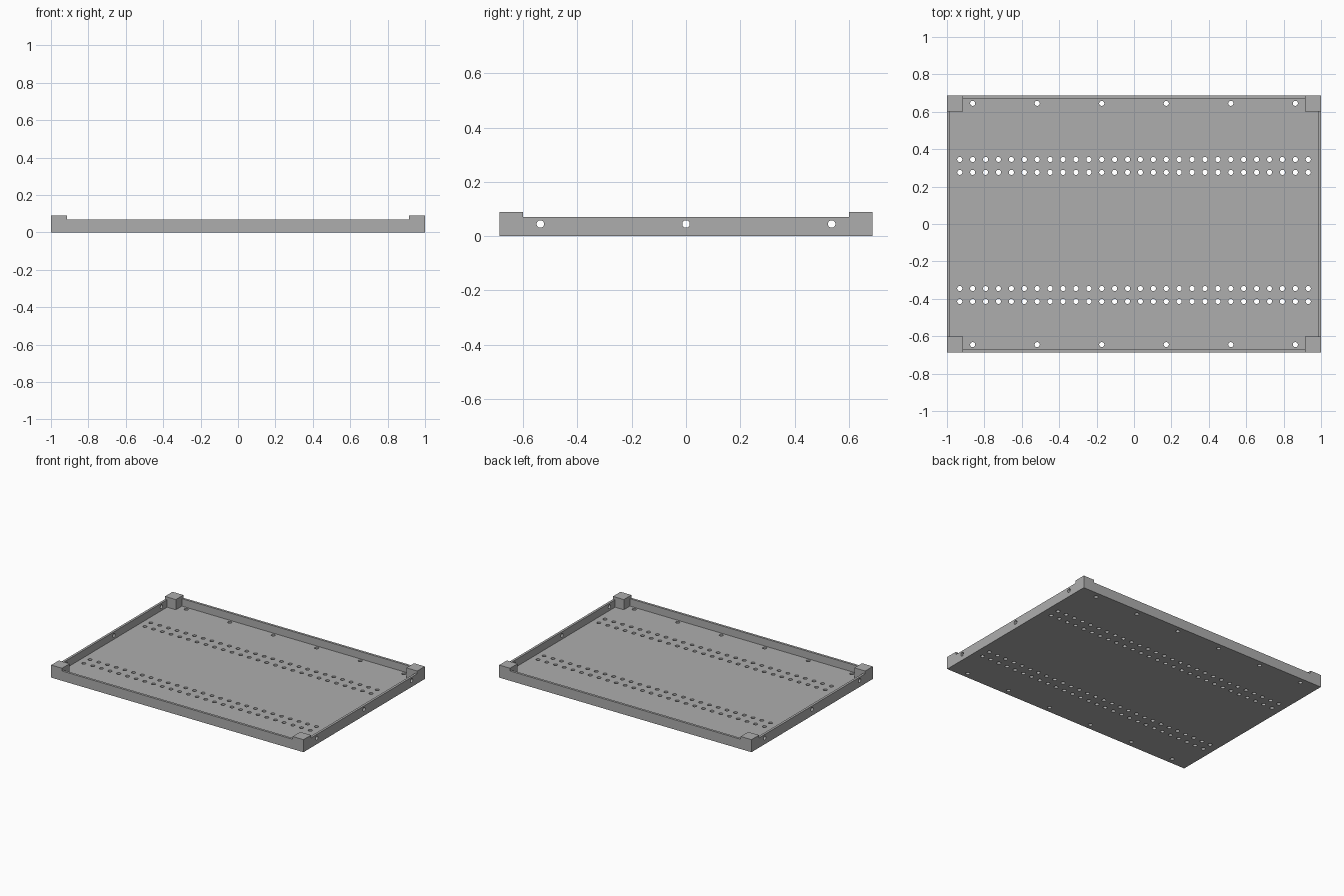
import bpy, bmesh
from mathutils import Matrix, Vector

if "Cube" in bpy.data.objects:
    bpy.data.objects.remove(bpy.data.objects["Cube"])

HX, HY = 1.0, 0.687          # half length and half width
POST_H, WALL_H = 0.09, 0.07  # corner block and wall heights
T, POST = 0.017, 0.086       # sheet thickness, corner block size
PITCH, R = 0.069, 0.0138     # hole spacing and radius

grey = bpy.data.materials.new("grey metal")
grey.use_nodes = True
colour = (0.42, 0.42, 0.42, 1)
grey.diffuse_color = colour
grey.node_tree.nodes["Principled BSDF"].inputs["Base Color"].default_value = colour


def make_object(name, bm):
    mesh = bpy.data.meshes.new(name)
    bm.to_mesh(mesh)
    bm.free()
    mesh.materials.append(grey)
    obj = bpy.data.objects.new(name, mesh)
    bpy.context.collection.objects.link(obj)
    return obj


def box(name, hx, hy, z0, z1):
    bm = bmesh.new()
    bmesh.ops.create_cube(bm, size=1)
    bmesh.ops.scale(bm, vec=(2 * hx, 2 * hy, z1 - z0), verts=bm.verts)
    bmesh.ops.translate(bm, vec=(0, 0, (z0 + z1) / 2), verts=bm.verts)
    return make_object(name, bm)


def add_drill(bm, centre, depth, axis="Z"):
    turn = Matrix.Rotation(1.570796, 4, "Y") if axis == "X" else Matrix()
    bmesh.ops.create_cone(bm, cap_ends=True, segments=20, radius1=R, radius2=R,
                          depth=depth, matrix=Matrix.Translation(Vector(centre)) @ turn)


def cut(target, cutter):
    cutter.hide_render = True
    mod = target.modifiers.new("cut", "BOOLEAN")
    mod.operation, mod.solver, mod.object = "DIFFERENCE", "EXACT", cutter
    bpy.context.view_layer.objects.active = target
    bpy.ops.object.modifier_apply(modifier=mod.name)
    bpy.data.objects.remove(cutter)


# Tray starts as a solid block
tray = box("tray", HX, HY, 0, POST_H)

# Lower the walls between the corner blocks
cut(tray, box("side_rim_cutter", HX + 0.1, HY - POST, WALL_H, 0.2))
cut(tray, box("end_rim_cutter", HX - POST, HY + 0.1, WALL_H, 0.2))

# Hollow out the inside, leaving the floor, walls and corner blocks
cut(tray, box("long_cavity_cutter", HX - T, HY - POST, T, 0.2))
cut(tray, box("wide_cavity_cutter", HX - POST, HY - T, T, 0.2))

# Floor holes: two double rows and one sparse row along each long wall
drills = bmesh.new()
for row in (5, 4, -5, -6):
    for i in range(28):
        add_drill(drills, ((i - 13.5) * PITCH, row * PITCH, 0), 0.1)
for y in (-0.645, 0.645):
    for i in range(6):
        add_drill(drills, ((i - 2.5) * 5 * PITCH, y, 0), 0.1)

# Holes through the two short walls
for x in (-HX, HX):
    for y in (-0.537, 0, 0.537):
        add_drill(drills, (x, y, 0.045), 0.1, "X")
cut(tray, make_object("hole_cutter", drills))

# Smooth hole walls, sharp edges everywhere else
bpy.ops.object.select_all(action="DESELECT")
tray.select_set(True)
bpy.context.view_layer.objects.active = tray
bpy.ops.object.shade_smooth_by_angle(angle=0.6)
